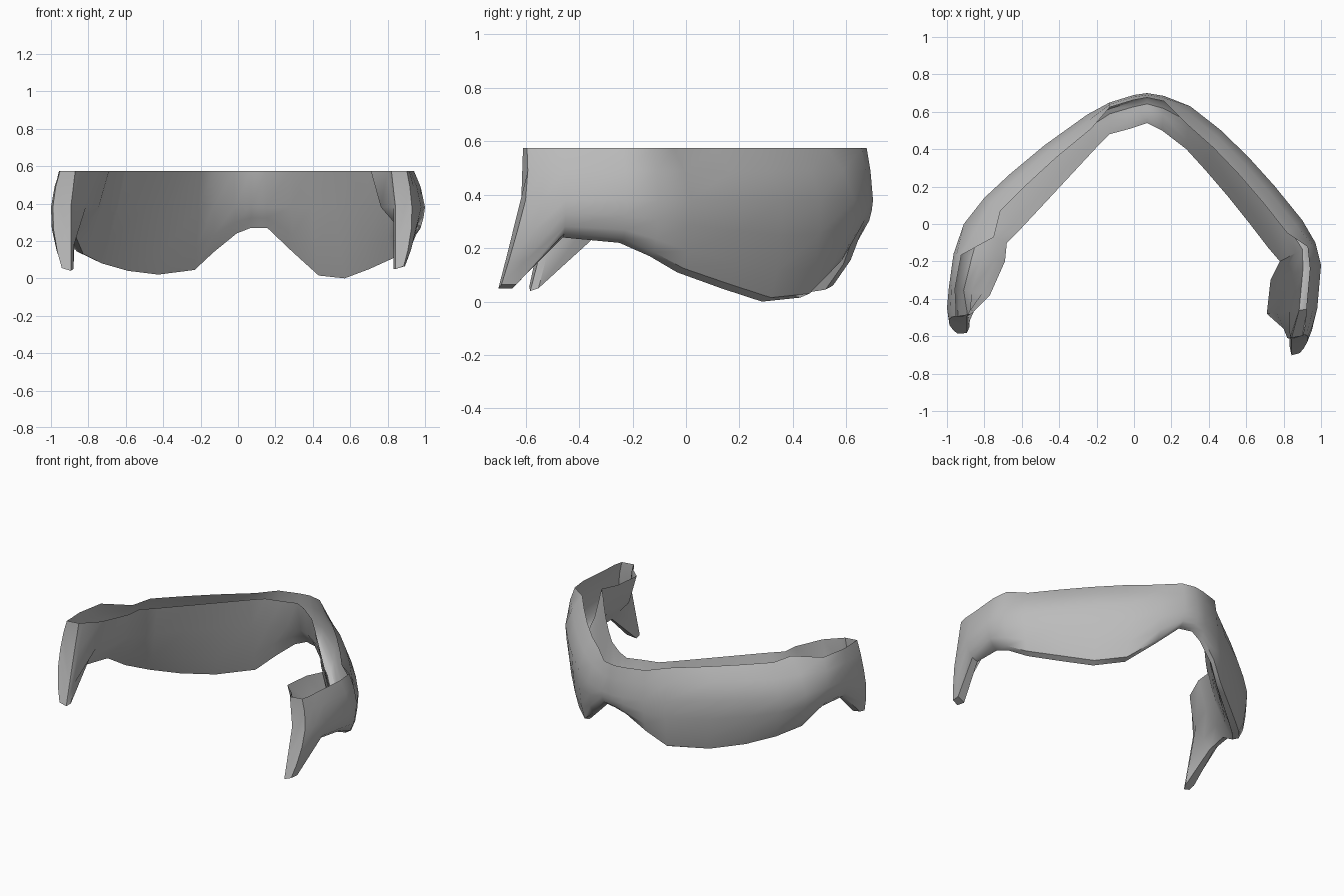
import bpy
import bmesh
from mathutils import Vector

default_cube = bpy.data.objects.get("Cube")
if default_cube:
    bpy.data.objects.remove(default_cube, do_unlink=True)

# Single plain grey finish
grey = bpy.data.materials.new("plain_grey")
grey.use_nodes = True
grey_colour = (0.5, 0.5, 0.5, 1.0)
grey.diffuse_color = grey_colour
grey.node_tree.nodes["Principled BSDF"].inputs["Base Color"].default_value = grey_colour

TOP = 0.575

# Stations along the arc: outer bulge x y, inner rim x y, bottom height
right_prong = [(-.99, -.5, -.87, -.48, .04), (-1, -.44, -.85, -.46, .05)]
right_arm = [(-.99, -.34, -.77, -.38, .23), (-.965, -.16, -.69, -.2, .22)]
right_dent = [(-.91, 0, -.68, -.1, .13)]
right_lobe = [
    (-.8, .14, -.6, -.02, .08), (-.66, .27, -.46, .13, .04),
    (-.48, .42, -.33, .27, .02), (-.25, .585, -.2, .41, .045),
]
bridge = [
    (-.13, .65, -.13, .48, .14), (0, .69, -.02, .51, .24),
    (.07, .7, .07, .54, .27), (.16, .685, .15, .5, .27),
]
left_lobe = [
    (.3, .63, .28, .4, .14), (.46, .505, .38, .29, .015),
    (.61, .36, .5, .15, 0), (.75, .205, .62, 0, .05), (.9, .02, .72, -.13, .11),
]
left_arm = [
    (.97, -.1, .78, -.2, .17), (1, -.22, .73, -.3, .22),
    (.98, -.45, .71, -.48, .24),
]
left_prong = [(.955, -.53, .8, -.56, .05), (.93, -.59, .82, -.61, .05)]

# Each part of the band with how far its outer rim leans inward
parts = [
    (right_prong, 0.32), (right_arm, 0.15), (right_dent, 0.7),
    (right_lobe, 0.43), (bridge, 0.15), (left_lobe, 0.45),
    (left_arm, 0.22), (left_prong, 0.25),
]


def cross_section(station, top_inset, is_prong):
    """Open-topped U section, from the outer rim under to the inner rim."""
    ox, oy, ix, iy, bottom = station
    outer, inner = Vector((ox, oy, 0)), Vector((ix, iy, 0))
    bulge = 0.38
    low = bottom + (bulge - bottom) * 0.3
    # Prongs have a blunt foot, the wall a narrow rounded hem
    side, foot_out, foot_in = (0.2, 0.4, 0.8) if is_prong else (0.09, 0.2, 0.36)
    profile = [
        (top_inset, TOP), (top_inset * 0.4, 0.49), (0, bulge),
        (0.03, (bulge + low) / 2), (side, low), (foot_out, bottom + 0.015),
        (foot_in, bottom), (max(foot_in, 0.55), low + 0.02),
        (0.8, bulge), (1, TOP),
    ]
    points = []
    for inset, height in profile:
        point = outer.lerp(inner, inset)
        if is_prong:
            # Prongs sweep forward as they drop
            point.y -= max(0, 0.42 - height) * 0.26
        point.z = height
        points.append(point)
    return points


def build_band():
    bm = bmesh.new()
    rows = []
    for part, top_inset in parts:
        is_prong = part in (right_prong, left_prong)
        for station in part:
            points = cross_section(station, top_inset, is_prong)
            rows.append([bm.verts.new(p) for p in points])

    # Skin between neighbouring sections, leaving the top open
    for row, following in zip(rows, rows[1:]):
        for i in range(len(row) - 1):
            bm.faces.new((row[i], row[i + 1], following[i + 1], following[i]))

    # Close the narrow front of each prong
    for row in (rows[0], rows[-1]):
        for i in range(len(row) // 2 - 1):
            j = len(row) - 1 - i
            bm.faces.new((row[i], row[i + 1], row[j - 1], row[j]))

    bmesh.ops.recalc_face_normals(bm, faces=bm.faces)
    mesh = bpy.data.meshes.new("curved_band")
    bm.to_mesh(mesh)
    bm.free()
    mesh.materials.append(grey)
    band = bpy.data.objects.new("curved_band", mesh)
    bpy.context.collection.objects.link(band)
    return band


band = build_band()
bpy.ops.object.select_all(action="DESELECT")
band.select_set(True)
bpy.context.view_layer.objects.active = band
bpy.ops.object.shade_smooth_by_angle(angle=0.75)
